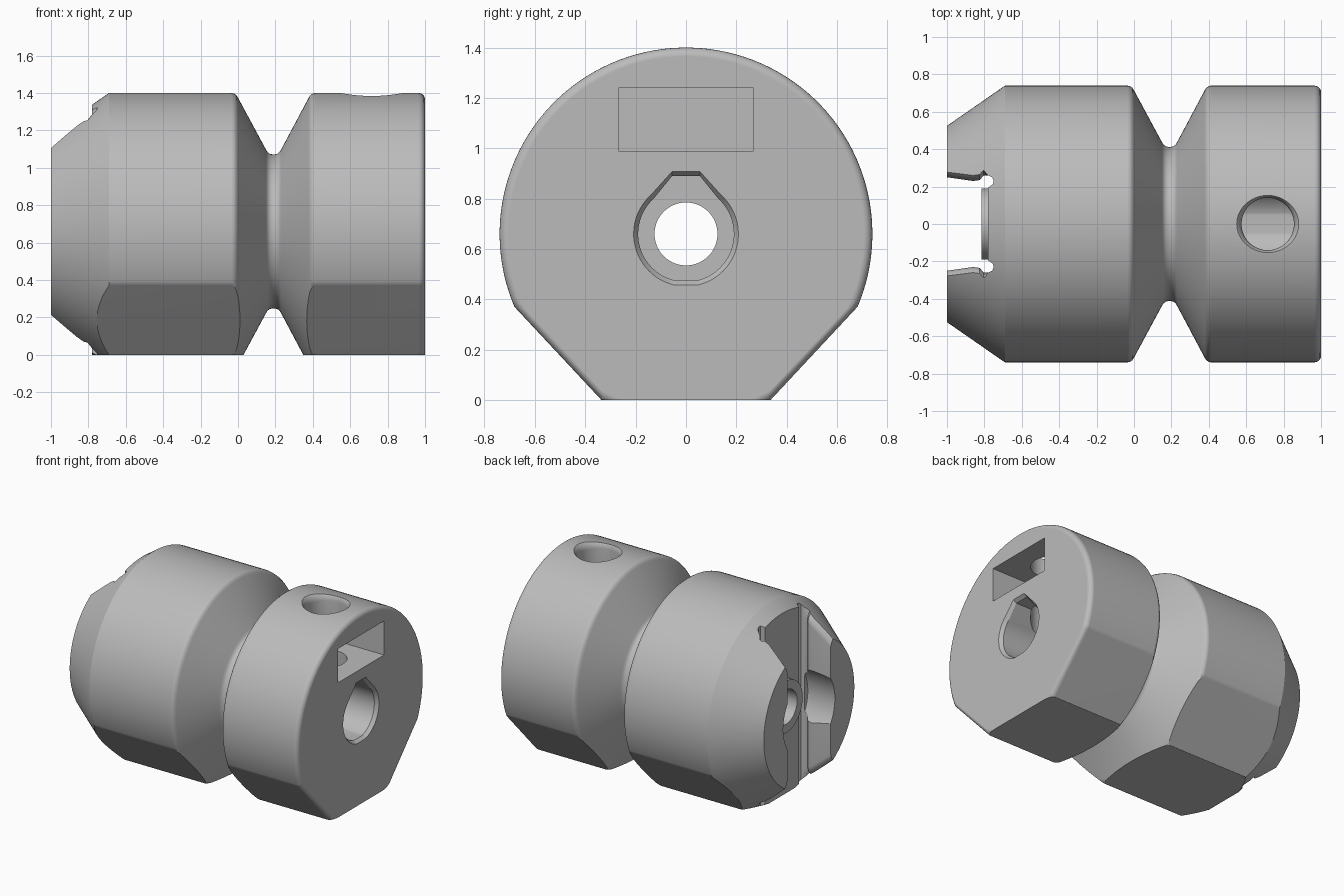
import bpy, bmesh, math

if "Cube" in bpy.data.objects:
    bpy.data.objects.remove(bpy.data.objects["Cube"])

CZ = 0.66  # height of the turning axis


def loft(name, rings):
    """Closed solid through matching rings of points."""
    bm = bmesh.new()
    vs = [[bm.verts.new(p) for p in ring] for ring in rings]
    n = len(rings[0])
    for a, b in zip(vs, vs[1:]):
        for i in range(n):
            j = (i + 1) % n
            bm.faces.new((a[i], a[j], b[j], b[i]))
    bm.faces.new(vs[0])
    bm.faces.new(vs[-1])
    bmesh.ops.recalc_face_normals(bm, faces=bm.faces)
    me = bpy.data.meshes.new(name)
    bm.to_mesh(me)
    bm.free()
    ob = bpy.data.objects.new(name, me)
    bpy.context.collection.objects.link(ob)
    return ob


def lathe_x(name, profile, n=128):
    """Turn (x, radius) pairs around the main axis."""
    ang = [2 * math.pi * (i + 0.5) / n for i in range(n)]
    return loft(name, [[(x, r * math.sin(a), CZ + r * math.cos(a)) for a in ang]
                       for x, r in profile])


def boolean(target, tool, op):
    mod = target.modifiers.new(tool.name, 'BOOLEAN')
    mod.operation, mod.solver, mod.object = op, 'EXACT', tool
    bpy.context.view_layer.objects.active = target
    bpy.ops.object.modifier_apply(modifier=mod.name)
    bpy.data.objects.remove(tool)


# turned body: nose cone, drum, V groove, rounded end
end_round = [(0.965 + 0.035 * math.sin(t), 0.705 + 0.035 * math.cos(t))
             for t in [math.pi / 2 * k / 5 for k in range(6)]]
body = lathe_x("coupling_body", [
    (-1, 0.525), (-0.69, 0.74), (-0.035, 0.74), (-0.021, 0.737), (-0.009, 0.729),
    (0.0, 0.715), (0.15, 0.437), (0.158, 0.424), (0.17, 0.415), (0.19, 0.411),
    (0.21, 0.415), (0.222, 0.424), (0.23, 0.437), (0.378, 0.715), (0.387, 0.729),
    (0.399, 0.737), (0.413, 0.74)] + end_round)


# flat base and two slanted flats, the slants rounded in at the end face
def flat_section(x, d):
    return [(x, -0.335 + d, 0), (x, 0.335 - d, 0), (x, 0.685 - d, 0.375),
            (x, 1.0 - d, 0.7125), (x, 1, 1.6), (x, -1, 1.6),
            (x, -1.0 + d, 0.7125), (x, -0.685 + d, 0.375)]


flats = loft("flats", [flat_section(x, d) for x, d in
                       [(-1.1, 0), (0.965, 0), (0.983, 0.005), (0.995, 0.018),
                        (1.0, 0.036), (1.1, 0.036)]])
boolean(body, flats, 'INTERSECT')

# vertical slot across the nose, with undercut corners and flared mouths
half = [(-1.1, 0.26), (-1.0, 0.25), (-0.93, 0.24), (-0.86, 0.23), (-0.825, 0.235),
        (-0.805, 0.258), (-0.78, 0.26), (-0.758, 0.25), (-0.75, 0.23),
        (-0.755, 0.212), (-0.78, 0.195)]
outline = half + [(x, -y) for x, y in reversed(half)]


def slot_row(side, lift, flare):
    row = []
    for x, y in outline:
        r = 0.525 + 0.694 * (x + 1)
        f = flare if x < -0.79 else 0
        z = math.sqrt(r * r - y * y) + lift
        row.append((x, y + math.copysign(f, y), CZ + side * z))
    return row


def slot_end(side):
    return [(x, y, CZ + side) for x, y, z in slot_row(side, 0, 0.08)]


flare_steps = [(-0.07, 0), (-0.035, 0.012), (0, 0.04), (0.03, 0.08)]
slot = loft("slot", [slot_end(-1)] + [slot_row(-1, *s) for s in reversed(flare_steps)]
            + [slot_row(1, *s) for s in flare_steps] + [slot_end(1)])
boolean(body, slot, 'DIFFERENCE')

# round relief in the slot and the raised ring around the centre hole
boolean(body, lathe_x("relief", [(-1.1, 0.30), (-0.80, 0.30), (-0.785, 0.293),
                                 (-0.78, 0.28)]), 'DIFFERENCE')
boolean(body, lathe_x("ring", [(-0.815, 0.19), (-0.7, 0.19)]), 'UNION')
boolean(body, lathe_x("centre_hole", [(-1.1, 0.125), (0.9, 0.125)], 64), 'DIFFERENCE')


# keyed bore: round with a flat bottom and a roof-shaped top
def bore_section(x, r):
    a0, a1 = math.radians(42), math.radians(166)
    right = [(0.055, r + 0.04)] + [
        (r * math.sin(a), r * math.cos(a))
        for a in [a0 + (a1 - a0) * k / 24 for k in range(25)]]
    pts = right + [(-y, z) for y, z in reversed(right)]
    return [(x, y, CZ + z) for y, z in pts]


boolean(body, loft("bore", [bore_section(x, r) for x, r in
                            [(0.0, 0.19), (0.975, 0.19), (1.0, 0.208), (1.1, 0.208)]]),
        'DIFFERENCE')

# rectangular nut pocket in the end face
boolean(body, loft("nut_pocket", [[(x, -0.267, 0.99), (x, 0.267, 0.99),
                                   (x, 0.267, 1.24), (x, -0.267, 1.24)]
                                  for x in (0.45, 1.1)]), 'DIFFERENCE')

# set screw hole from the top down to the bore, with an eased rim
screw = [[(0.715 + r * math.cos(2 * math.pi * i / 64),
           r * math.sin(2 * math.pi * i / 64), z) for i in range(64)]
         for z, r in [(0.7, 0.14), (1.35, 0.14), (1.375, 0.147), (1.39, 0.157),
                      (1.41, 0.175)]]
boolean(body, loft("screw_hole", screw), 'DIFFERENCE')

# finish
grey = bpy.data.materials.new("plain_grey")
grey.diffuse_color = (0.5, 0.5, 0.5, 1)
grey.use_nodes = True
grey.node_tree.nodes["Principled BSDF"].inputs["Base Color"].default_value = grey.diffuse_color
body.data.materials.clear()
body.data.materials.append(grey)
for p in body.data.polygons:
    p.material_index = 0
bpy.context.view_layer.objects.active = body
body.select_set(True)
bpy.ops.object.shade_smooth_by_angle(angle=math.radians(28))
body.modifiers.new("weighted_normals", 'WEIGHTED_NORMAL').keep_sharp = True
